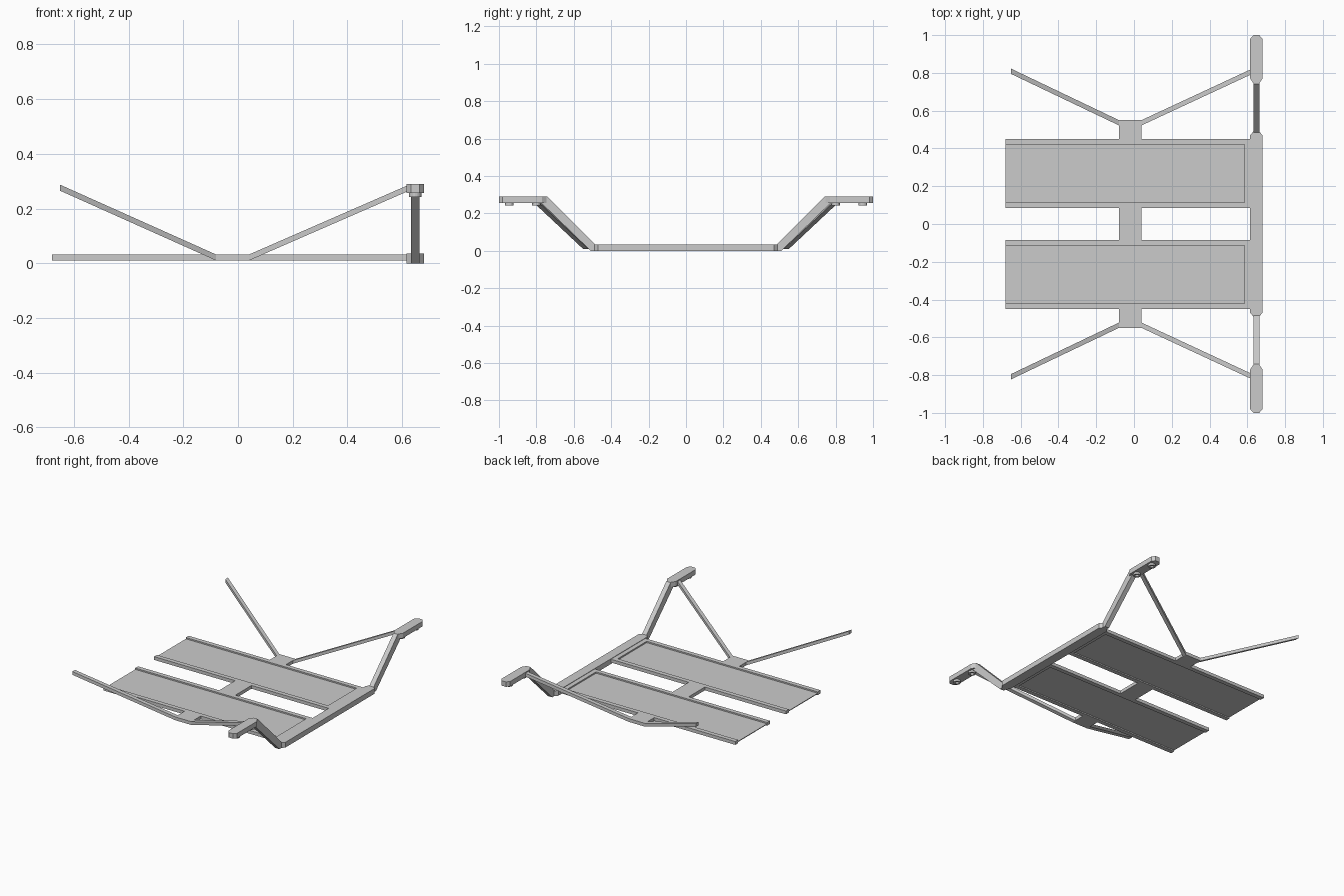
import bpy, bmesh, math
from mathutils import Vector

if "Cube" in bpy.data.objects:
    bpy.data.objects.remove(bpy.data.objects["Cube"])

grey = bpy.data.materials.new("light grey")
grey.diffuse_color = (0.6, 0.6, 0.6, 1)
grey.use_nodes = True
grey.node_tree.nodes["Principled BSDF"].inputs["Base Color"].default_value = grey.diffuse_color


def finish(bm, name):
    bmesh.ops.recalc_face_normals(bm, faces=bm.faces)
    me = bpy.data.meshes.new(name)
    bm.to_mesh(me)
    bm.free()
    me.materials.append(grey)
    ob = bpy.data.objects.new(name, me)
    bpy.context.collection.objects.link(ob)
    return ob


def prism(name, profile, offset):
    """Extrude a closed outline of 3D points along an offset."""
    bm = bmesh.new()
    face = bm.faces.new([bm.verts.new(p) for p in profile])
    out = bmesh.ops.extrude_face_region(bm, geom=[face])["geom"]
    bmesh.ops.translate(bm, vec=Vector(offset),
                        verts=[v for v in out if isinstance(v, bmesh.types.BMVert)])
    if not any(face in e.link_faces and len(e.link_faces) > 1 for e in face.edges):
        bm.faces.new(face.verts)
    return finish(bm, name)


def box(name, x0, x1, y0, y1, z0, z1):
    ya, yb = min(y0, y1), max(y0, y1)
    return prism(name, [(x0, ya, z0), (x1, ya, z0), (x1, yb, z0), (x0, yb, z0)],
                 (0, 0, z1 - z0))


def ring(name, x, y, z0, z1, r_out, r_in, n=16):
    """Short tube standing along z."""
    bm = bmesh.new()
    loops = []
    for r, z in ((r_out, z0), (r_out, z1), (r_in, z1), (r_in, z0)):
        loops.append([bm.verts.new((x + r * math.cos(2 * math.pi * i / n),
                                    y + r * math.sin(2 * math.pi * i / n), z))
                      for i in range(n)])
    for k in range(4):
        a, b = loops[k], loops[(k + 1) % 4]
        for i in range(n):
            j = (i + 1) % n
            bm.faces.new((a[i], a[j], b[j], b[i]))
    return finish(bm, name)


X0, X1, XM = 0.615, 0.68, 0.6475     # end bar sides and middle
Z0, Z1 = 0.01, 0.032                 # frame bottom and top
C = 0.017                            # corner chamfer

# End bar with chamfered corners
prism("end_bar", [(X0, -0.47, 0), (X0 + C, -0.49, 0), (X1 - C, -0.49, 0), (X1, -0.47, 0),
                  (X1, 0.47, 0), (X1 - C, 0.49, 0), (X0 + C, 0.49, 0), (X0, 0.47, 0)],
      (0, 0, 0.035))

# Middle of the spine, between the panels
box("spine_middle", -0.08, 0.04, -0.09, 0.09, Z0, Z1)

for s, side in ((-1, "front"), (1, "back")):
    # Panel: thin sheet held in a three-sided rim
    box(side + "_panel_sheet", -0.68, 0.6, s * 0.1, s * 0.44, 0.018, 0.023)
    box(side + "_inner_rail", -0.68, X0, s * 0.085, s * 0.115, Z0, Z1)
    box(side + "_outer_rail", -0.68, X0, s * 0.42, s * 0.45, Z0, Z1)
    box(side + "_end_rim", 0.585, X0, s * 0.115, s * 0.42, Z0, Z1)

    # Spine tip outside the panel
    box(side + "_spine_tip", -0.08, 0.04, s * 0.45, s * 0.55, Z0, Z1)

    # Two arms rising away from the spine tip
    for x, dx, end in ((-0.08, -0.57, "left"), (0.04, 0.585, "right")):
        prism(side + "_" + end + "_arm",
              [(x, s * 0.522, Z0), (x, s * 0.55, Z0), (x, s * 0.55, Z1), (x, s * 0.522, Z1)],
              (dx, s * 0.272, 0.255))

    # Sloping strut from the end bar up to the pad
    prism(side + "_strut",
          [(0.632, s * 0.48, 0.0), (0.632, s * 0.51, 0.0), (0.632, s * 0.775, 0.257),
           (0.632, s * 0.775, 0.29), (0.632, s * 0.74, 0.29), (0.632, s * 0.485, 0.035)],
          (0.032, 0, 0))

    # Raised mounting pad with chamfered ends
    prism(side + "_pad",
          [(X0, s * 0.77, 0.257), (X0 + C, s * 0.745, 0.257), (X1 - C, s * 0.745, 0.257),
           (X1, s * 0.77, 0.257), (X1, s * 0.98, 0.257), (X1 - C, s * 1.0, 0.257),
           (X0 + C, s * 1.0, 0.257), (X0, s * 0.98, 0.257)], (0, 0, 0.033))
    for y in (0.8, 0.945):
        ring(side + "_pad_boss", XM, s * y, 0.243, 0.26, 0.023, 0.012)
